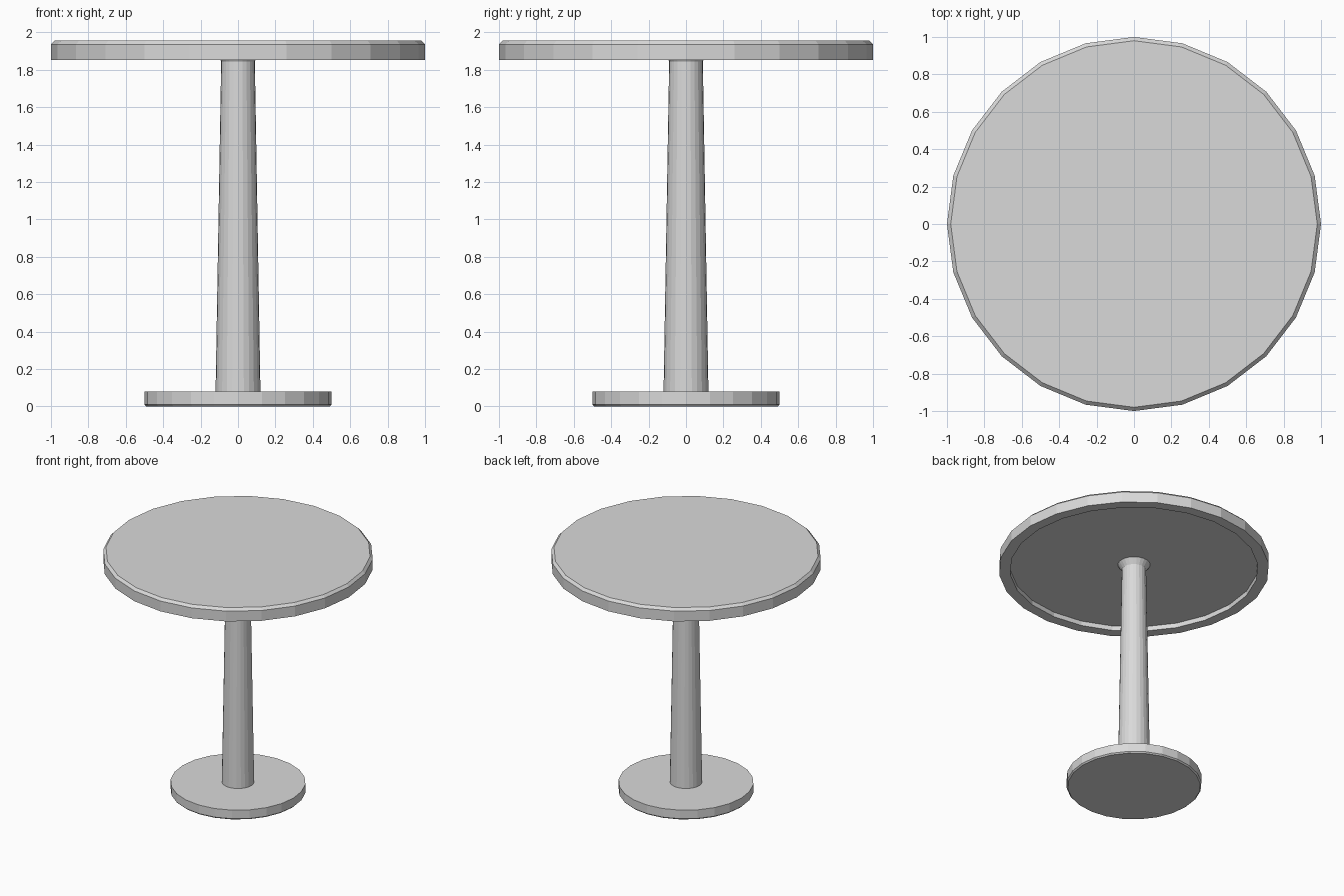
import bpy
import bmesh
from math import cos, sin, tau

SIDES = 24

default_cube = bpy.data.objects.get("Cube")
if default_cube:
    bpy.data.objects.remove(default_cube, do_unlink=True)

# Single plain material
grey = bpy.data.materials.new("light_grey")
grey.use_nodes = True
colour = (0.7, 0.7, 0.7, 1.0)
grey.diffuse_color = colour
grey.node_tree.nodes["Principled BSDF"].inputs["Base Color"].default_value = colour


def lathe(name, profile, sides=SIDES):
    """Turn a (radius, height) profile, listed bottom to top, into a capped solid."""
    bm = bmesh.new()
    rings = [[bm.verts.new((r * cos(tau * i / sides), r * sin(tau * i / sides), z))
              for i in range(sides)] for r, z in profile]
    for low, high in zip(rings, rings[1:]):
        for i in range(sides):
            j = (i + 1) % sides
            bm.faces.new((low[i], low[j], high[j], high[i]))
    bm.faces.new(rings[0][::-1])
    bm.faces.new(rings[-1])
    bmesh.ops.recalc_face_normals(bm, faces=bm.faces[:])
    mesh = bpy.data.meshes.new(name)
    bm.to_mesh(mesh)
    bm.free()
    mesh.materials.append(grey)
    obj = bpy.data.objects.new(name, mesh)
    bpy.context.collection.objects.link(obj)
    return obj


# Round foot with a small chamfer underneath
lathe("base", [(0.49, 0.0), (0.5, 0.01), (0.5, 0.08)])

# Tapered column, flaring into the recess under the top
lathe("column", [(0.12, 0.08), (0.09, 1.845), (0.12, 1.89)])

# Table top: recessed underside, straight rim, chamfered upper edge
lathe("table_top", [(0.918, 1.89), (0.918, 1.852), (1.0, 1.852),
                    (1.0, 1.936), (0.98, 1.956)])
